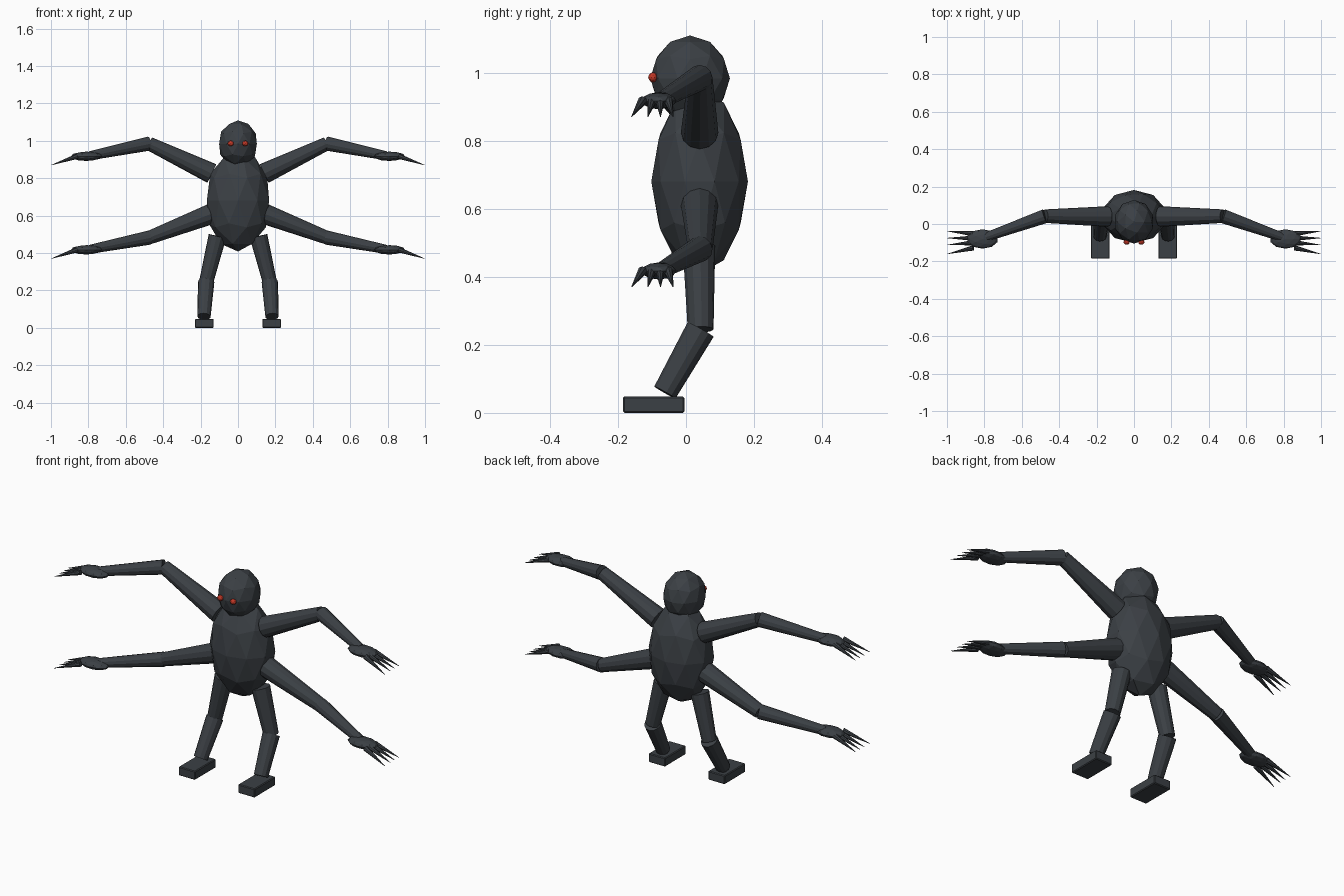
import bpy
from mathutils import Vector

if "Cube" in bpy.data.objects:
    bpy.data.objects.remove(bpy.data.objects["Cube"])


def material(name, rgb):
    m = bpy.data.materials.new(name)
    m.diffuse_color = (*rgb, 1)
    m.use_nodes = True
    m.node_tree.nodes["Principled BSDF"].inputs["Base Color"].default_value = m.diffuse_color
    return m


SKIN = material("charcoal", (0.044, 0.051, 0.059))
RED = material("eye red", (0.55, 0.04, 0.02))


def finish(name, mat=SKIN):
    ob = bpy.context.object
    ob.name = name
    ob.data.materials.append(mat)
    return ob


def blob(name, loc, radii, sub=2, mat=SKIN):
    bpy.ops.mesh.primitive_ico_sphere_add(subdivisions=sub, radius=1, location=loc)
    bpy.context.object.scale = radii
    return finish(name, mat)


def limb(name, a, b, r1, r2, sides=12):
    """Tapered segment running from a to b."""
    a, b = Vector(a), Vector(b)
    d = b - a
    bpy.ops.mesh.primitive_cone_add(vertices=sides, radius1=r1, radius2=r2,
                                    depth=d.length, location=(a + b) / 2)
    bpy.context.object.rotation_euler = d.to_track_quat('Z', 'Y').to_euler()
    return finish(name)


# torso and head
blob("torso", (0, 0.04, 0.68), (0.175, 0.142, 0.272))
blob("head", (0, 0.012, 0.983), (0.106, 0.117, 0.126))

for side, s in (("left", 1), ("right", -1)):
    blob(side + "_eye", (s * 0.039, -0.097, 0.986), (0.017, 0.014, 0.015), 2, RED)

    # two pairs of arms: shoulder height, elbow height, wrist height
    for level, zs, ze, zw in (("upper", 0.825, 0.985, 0.92), ("lower", 0.61, 0.482, 0.42)):
        n = f"{side}_{level}_"
        shoulder = (s * 0.14, 0.04, zs)
        elbow = (s * 0.475, 0.042, ze)
        wrist = (s * 0.79, -0.07, zw)
        limb(n + "arm", shoulder, elbow, 0.055, 0.036)
        limb(n + "forearm", elbow, wrist, 0.038, 0.024)
        blob(n + "hand", (s * 0.81, -0.08, zw - 0.003), (0.085, 0.052, 0.025))
        # four clawed fingers
        for i, (yb, yt) in enumerate(((-0.052, -0.038), (-0.076, -0.075),
                                      (-0.1, -0.112), (-0.128, -0.16))):
            limb(f"{n}claw_{i + 1}", (s * 0.86, yb, zw - 0.003),
                 (s * 0.998, yt, zw - 0.05), 0.014, 0.001, 8)

    # legs and feet
    knee = (s * 0.17, 0.043, 0.245)
    limb(side + "_thigh", (s * 0.11, 0.038, 0.49), knee, 0.048, 0.038)
    limb(side + "_shin", knee, (s * 0.182, -0.062, 0.06), 0.044, 0.036)
    bpy.ops.mesh.primitive_cube_add(size=1, location=(s * 0.18, -0.095, 0.024))
    foot = finish(side + "_foot")
    foot.scale = (0.1, 0.18, 0.048)
    bpy.ops.object.transform_apply(location=False, rotation=False, scale=True)
    bev = foot.modifiers.new("soft edge", 'BEVEL')
    bev.width = 0.004
    bev.segments = 1
